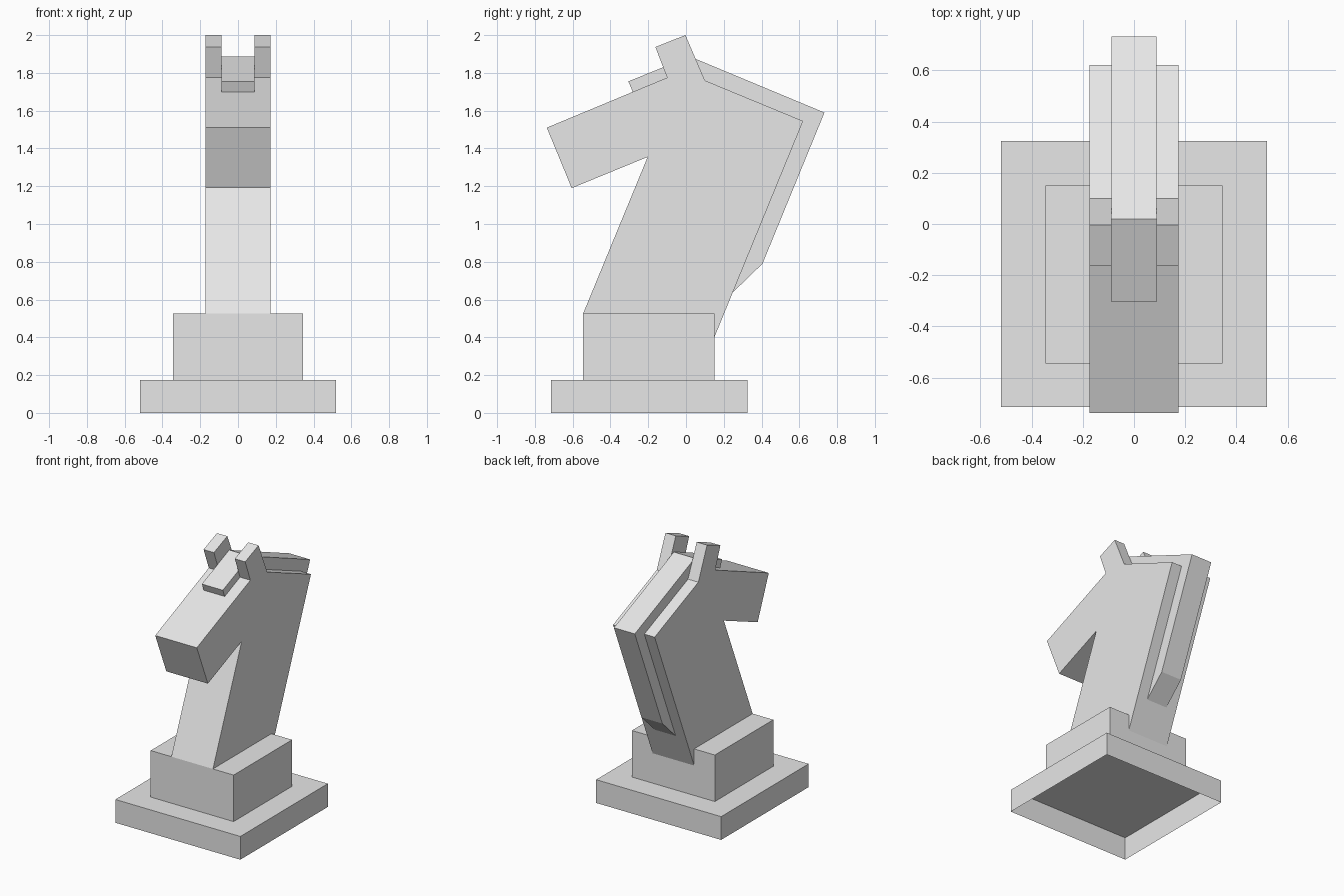
import bpy, bmesh

if "Cube" in bpy.data.objects:
    bpy.data.objects.remove(bpy.data.objects["Cube"])

grey = bpy.data.materials.new("light_grey")
grey.diffuse_color = (0.8, 0.8, 0.8, 1)
grey.use_nodes = True
grey.node_tree.nodes["Principled BSDF"].inputs["Base Color"].default_value = grey.diffuse_color


def finish(name, bm):
    mesh = bpy.data.meshes.new(name)
    bm.to_mesh(mesh)
    bm.free()
    mesh.materials.append(grey)
    obj = bpy.data.objects.new(name, mesh)
    bpy.context.collection.objects.link(obj)
    return obj


def extrude_profile(name, yz, x0, x1):
    """Closed side profile in (y, z), swept from x0 to x1."""
    bm = bmesh.new()
    face = bm.faces.new([bm.verts.new((x0, y, z)) for y, z in yz])
    ext = bmesh.ops.extrude_face_region(bm, geom=[face], use_keep_orig=True)
    verts = [v for v in ext["geom"] if isinstance(v, bmesh.types.BMVert)]
    bmesh.ops.translate(bm, verts=verts, vec=(x1 - x0, 0, 0))
    bmesh.ops.recalc_face_normals(bm, faces=bm.faces)
    return finish(name, bm)


def open_block(name, half_x, y0, y1, z0, z1):
    """Box shell with no underside."""
    bm = bmesh.new()
    bmesh.ops.create_cube(bm, size=1)
    for v in bm.verts:
        v.co = (v.co.x * 2 * half_x,
                y1 if v.co.y > 0 else y0,
                z1 if v.co.z > 0 else z0)
    bm.normal_update()
    under = [f for f in bm.faces if f.normal.z < -0.9]
    bmesh.ops.delete(bm, geom=under, context='FACES')
    return finish(name, bm)


# Stepped base
open_block("base_slab", 0.52, -0.715, 0.325, 0.0, 0.175)
open_block("base_step", 0.345, -0.545, 0.15, 0.175, 0.525)

# Neck and head, with the foot of the neck sunk in the base step
extrude_profile("neck_and_head", [
    (-0.545, 0.525), (-0.203, 1.355), (-0.605, 1.19), (-0.737, 1.51),
    (-0.10, 1.775), (-0.018, 1.809), (0.10, 1.76), (0.62, 1.545),
    (0.15, 0.40), (0.10, 0.28), (-0.50, 0.28)], -0.173, 0.173)

# Mane running from the forelock over the crown and down the neck
extrude_profile("mane", [
    (-0.305, 1.755), (0.02, 1.887), (0.733, 1.59), (0.405, 0.79),
    (0.245, 0.635), (0.20, 0.65), (0.56, 1.52), (-0.02, 1.76),
    (-0.27, 1.655), (-0.282, 1.70)], -0.087, 0.087)

# Pair of ears
for side, name in ((-1, "left_ear"), (1, "right_ear")):
    extrude_profile(name, [
        (-0.10, 1.775), (-0.162, 1.937), (-0.003, 2.0),
        (0.10, 1.76), (-0.018, 1.809)], side * 0.087, side * 0.173)
